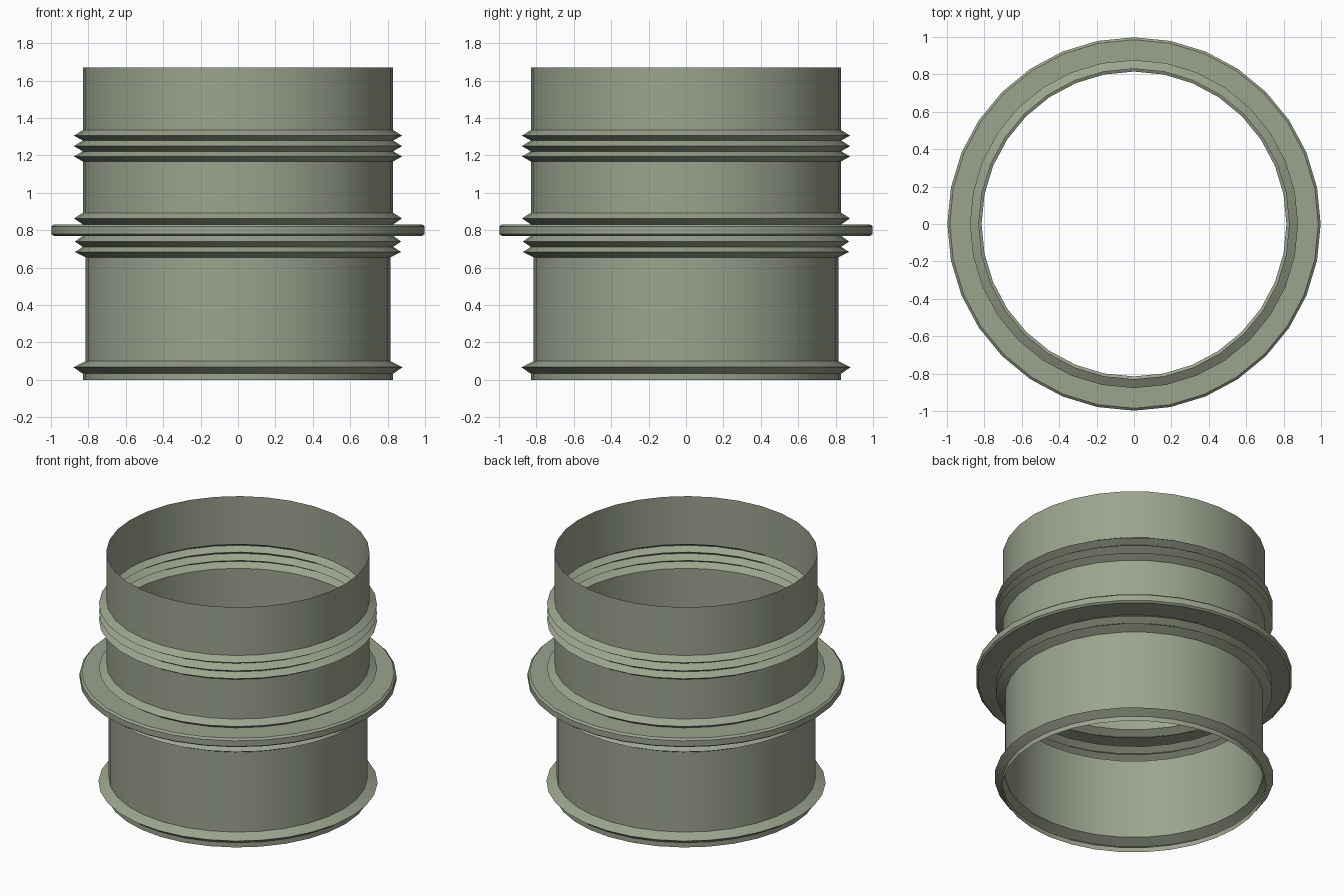
import bpy, bmesh, math

if "Cube" in bpy.data.objects:
    bpy.data.objects.remove(bpy.data.objects["Cube"])

SIDES = 32

mat = bpy.data.materials.new("sage grey metal")
mat.diffuse_color = (0.33, 0.37, 0.27, 1)
mat.use_nodes = True
mat.node_tree.nodes["Principled BSDF"].inputs["Base Color"].default_value = mat.diffuse_color

# Profile (radius, height) of the thin sleeve, bottom to top
profile = [
    (0.83, 0.0), (0.83, 0.033), (0.88, 0.068), (0.815, 0.10),          # foot bead
    (0.815, 0.655), (0.872, 0.684), (0.83, 0.711), (0.872, 0.740),     # lower ribs
    (0.83, 0.77), (0.985, 0.77), (0.998, 0.78), (0.998, 0.82),
    (0.985, 0.832), (0.83, 0.832),                                     # flange
    (0.877, 0.863), (0.83, 0.893),                                     # rib above flange
    (0.83, 1.168), (0.877, 1.195), (0.83, 1.222), (0.877, 1.25),
    (0.83, 1.28), (0.877, 1.306), (0.83, 1.335),                       # upper ribs
    (0.83, 1.67),                                                      # open rim
]

# Revolve the profile into an open single-skin sleeve
bm = bmesh.new()
rings = [[bm.verts.new((r * math.cos(2 * math.pi * i / SIDES),
                        r * math.sin(2 * math.pi * i / SIDES), z))
          for i in range(SIDES)] for r, z in profile]
for lo, hi in zip(rings, rings[1:]):
    for i in range(SIDES):
        j = (i + 1) % SIDES
        bm.faces.new((lo[i], lo[j], hi[j], hi[i]))
mesh = bpy.data.meshes.new("ribbed_sleeve")
bm.to_mesh(mesh)
bm.free()
mesh.materials.append(mat)
sleeve = bpy.data.objects.new("ribbed_sleeve", mesh)
bpy.context.collection.objects.link(sleeve)

# Smooth around the barrel, crisp at ribs and flange
bpy.context.view_layer.objects.active = sleeve
sleeve.select_set(True)
bpy.ops.object.shade_smooth_by_angle(angle=math.radians(30))
